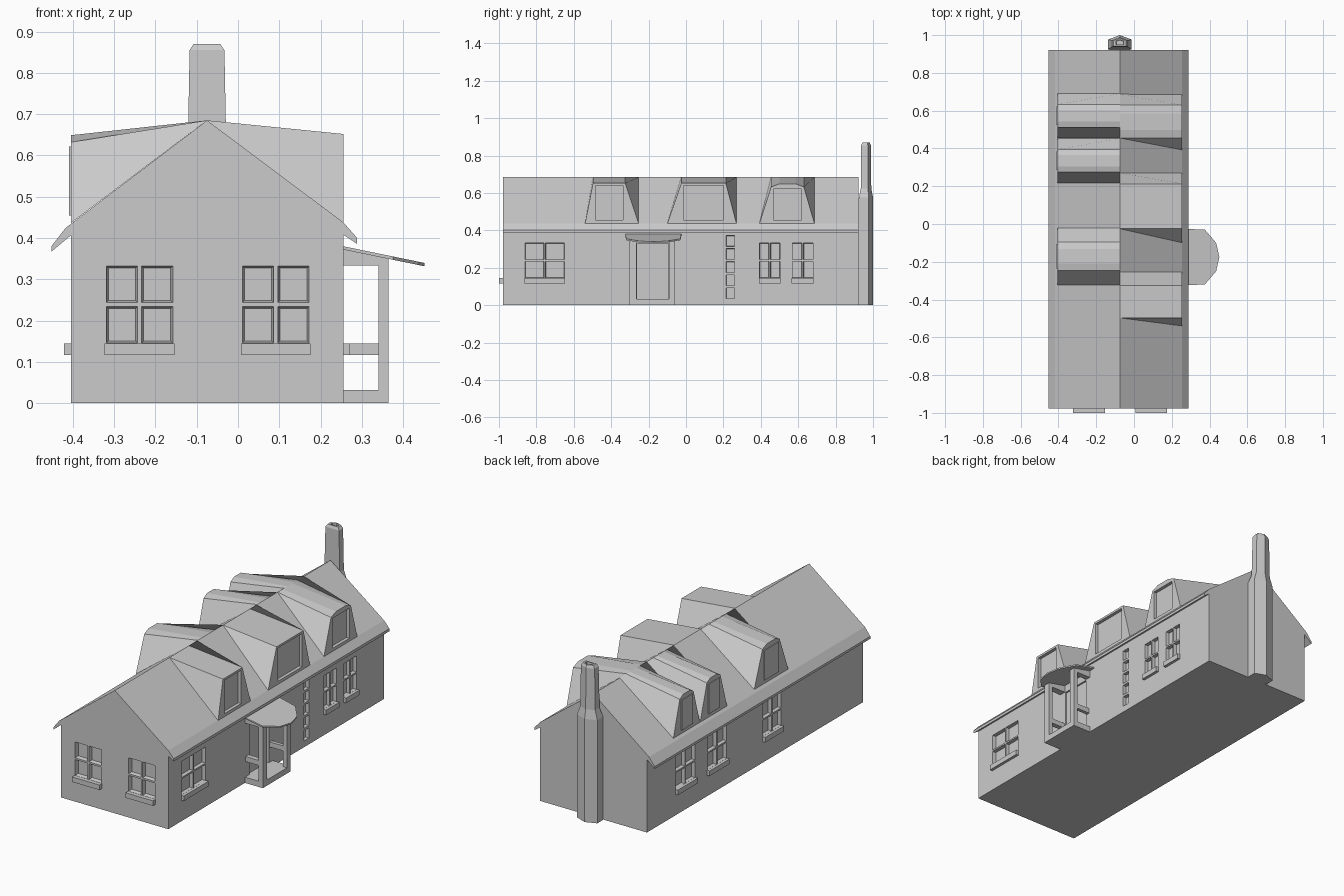
import bpy, bmesh

if "Cube" in bpy.data.objects:
    bpy.data.objects.remove(bpy.data.objects["Cube"])

RIDGE_X, RIDGE_Z = -0.075, 0.685
Y0, Y1 = -0.978, 0.922
XL, XR = -0.405, 0.255


def add_object(name, bm, hidden=False):
    bmesh.ops.recalc_face_normals(bm, faces=bm.faces[:])
    me = bpy.data.meshes.new(name)
    bm.to_mesh(me)
    bm.free()
    ob = bpy.data.objects.new(name, me)
    bpy.context.collection.objects.link(ob)
    if hidden:
        ob.hide_render = True
        ob.hide_viewport = True
        ob.display_type = 'WIRE'
    return ob


def loft(bm, rings):
    """Closed skin through rings of equal length, capped at both ends."""
    rows = [[bm.verts.new(p) for p in r] for r in rings]
    n = len(rows[0])
    for a, b in zip(rows, rows[1:]):
        for i in range(n):
            bm.faces.new((a[i], a[(i + 1) % n], b[(i + 1) % n], b[i]))
    bm.faces.new(rows[0])
    bm.faces.new(rows[-1])


def box(name, x, y, z):
    bm = bmesh.new()
    loft(bm, [[(x[0], y[0], h), (x[1], y[0], h), (x[1], y[1], h), (x[0], y[1], h)] for h in z])
    return add_object(name, bm)


def cut(target, cutter):
    mod = target.modifiers.new("openings", 'BOOLEAN')
    mod.operation = 'DIFFERENCE'
    mod.solver = 'EXACT'
    mod.object = cutter


def on_wall(side, u, z, d):
    """Point on a wall: u along it, d outwards from it."""
    if side == 'front':
        return (u, Y0 - d, z)
    return (XR + d, u, z) if side == 'right' else (XL - d, u, z)


def recess(bm, side, u0, u1, z0, z1, depth, bevel):
    def ring(d, b):
        return [on_wall(side, u, z, d) for u, z in
                ((u0 + b, z0 + b), (u1 - b, z0 + b), (u1 - b, z1 - b), (u0 + b, z1 - b))]
    loft(bm, [ring(0.004, 0), ring(-depth, bevel)])


def window(bm, side, u0, u1, z0=0.145, z1=0.333, cols=2, rows=2, bar=0.008, bevel=0.006):
    w = (u1 - u0 - bar * (cols - 1)) / cols
    h = (z1 - z0 - bar * (rows - 1)) / rows
    for c in range(cols):
        for r in range(rows):
            u, z = u0 + c * (w + bar), z0 + r * (h + bar)
            recess(bm, side, u, u + w, z, z + h, 0.02, bevel)


def sill(side, u0, u1, out):
    a = on_wall(side, u0 - 0.003, 0.117, -0.01)
    b = on_wall(side, u1 + 0.003, 0.145, out)
    box(side + "_window_sill", *[sorted(p) for p in zip(a, b)])


# House body: gable profile with kicked eaves
profile = [(XL, 0), (XR, 0), (XR, 0.408), (0.288, 0.386), (0.288, 0.401), (XR, 0.438),
           (RIDGE_X, RIDGE_Z), (-0.418, 0.424), (-0.452, 0.38), (-0.452, 0.367), (XL, 0.406)]
bm = bmesh.new()
loft(bm, [[(x, y, z) for x, z in profile] for y in (Y0, Y1)])
house = add_object("house_body", bm)

# Window and door openings
windows = [('front', -0.32, -0.157), ('front', 0.01, 0.173),
           ('right', -0.86, -0.65), ('right', 0.393, 0.503), ('right', 0.568, 0.68),
           ('left', 0.50, 0.67), ('left', 0.22, 0.39), ('left', -0.26, -0.10)]
bm = bmesh.new()
for side, u0, u1 in windows:
    window(bm, side, u0, u1, bevel=0.006 if side == 'front' else 0.002)
    sill(side, u0, u1, 0.022 if side == 'front' else 0.016)
window(bm, 'right', 0.215, 0.26, 0.035, 0.372, cols=1, rows=5, bar=0.012, bevel=0.001)
recess(bm, 'right', -0.262, -0.093, 0.032, 0.33, 0.01, 0)
cut(house, add_object("wall_openings_cutter", bm, hidden=True))


# Dormers: top strip from the ridge, splayed cheeks, recessed window
def dormer(name, side, base, top, arched):
    x = XR if side == 'right' else XL
    t0, t1 = top
    w = t1 - t0
    if arched:
        tops = [(t0, 0.632), (t0 + 0.25 * w, 0.649), (t0 + 0.75 * w, 0.649), (t1, 0.632)]
    else:
        tops = [(t0, 0.652), (t1, 0.652)]
    face = [(base[0], 0.436)] + tops + [(base[1], 0.436)]
    bm = bmesh.new()
    f = [bm.verts.new((x, y, z)) for y, z in face]
    r = [bm.verts.new((RIDGE_X, y, RIDGE_Z)) for y, z in face]
    for i in range(len(f) - 1):
        bm.faces.new((f[i], f[i + 1], r[i + 1], r[i]))
    bm.faces.new(f)
    bm.faces.new([f[0]] + r + [f[-1]])
    ob = add_object(name, bm)
    bm = bmesh.new()
    recess(bm, side, t0 + 0.012, t1 - 0.012, 0.455, 0.622 if arched else 0.64, 0.018, 0)
    cut(ob, add_object(name + "_cutter", bm, hidden=True))


dormer("right_dormer_front", 'right', (-0.54, -0.253), (-0.497, -0.325), False)
dormer("right_dormer_middle", 'right', (-0.10, 0.27), (-0.025, 0.213), False)
dormer("right_dormer_back", 'right', (0.392, 0.687), (0.455, 0.63), True)
dormer("left_dormer_front", 'left', (-0.322, -0.022), (-0.247, -0.095), True)
dormer("left_dormer_middle", 'left', (0.217, 0.453), (0.275, 0.395), True)
dormer("left_dormer_back", 'left', (0.456, 0.69), (0.512, 0.633), True)

# Chimney: pentagon stack with shoulder, chamfered top and flue
plan = [(-0.062, -0.0375), (0.062, -0.0375), (0.062, 0.014), (0, 0.0375), (-0.062, 0.014)]
steps = [(0, 1), (0.575, 1), (0.625, 0.75), (0.855, 0.68), (0.87, 0.52), (0.87, 0.34), (0.84, 0.3)]
bm = bmesh.new()
loft(bm, [[(RIDGE_X + s * x, 0.9625 + s * y, z) for x, y in plan] for z, s in steps])
add_object("chimney", bm)
box("chimney_backing", (-0.13, -0.02), (0.91, 0.93), (0, 0.57))

# Porch: step, posts, side rails and canopy
box("porch_step", (0.25, 0.365), (-0.303, -0.06), (0, 0.032))
for y in ((-0.303, -0.265), (-0.09, -0.06)):
    box("porch_post", (0.34, 0.365), y, (0.03, 0.336))
    box("porch_rail", (0.25, 0.345), (y[0] + 0.005, y[1] - 0.005), (0.117, 0.145))
canopy = [(0.25, -0.025), (0.375, -0.03), (0.435, -0.1), (0.452, -0.175),
          (0.435, -0.25), (0.375, -0.32), (0.25, -0.325)]
bm = bmesh.new()
loft(bm, [[(x, y, 0.38 - (x - 0.255) * 0.205 - t) for x, y in canopy] for t in (0, 0.008)])
add_object("porch_canopy", bm)
# Beams closing the sides between posts and canopy
for y in ((-0.303, -0.265), (-0.09, -0.06)):
    bm = bmesh.new()
    loft(bm, [[(0.25, v, 0.333), (0.365, v, 0.333), (0.365, v, 0.352), (0.25, v, 0.376)] for v in y])
    add_object("porch_beam", bm)
